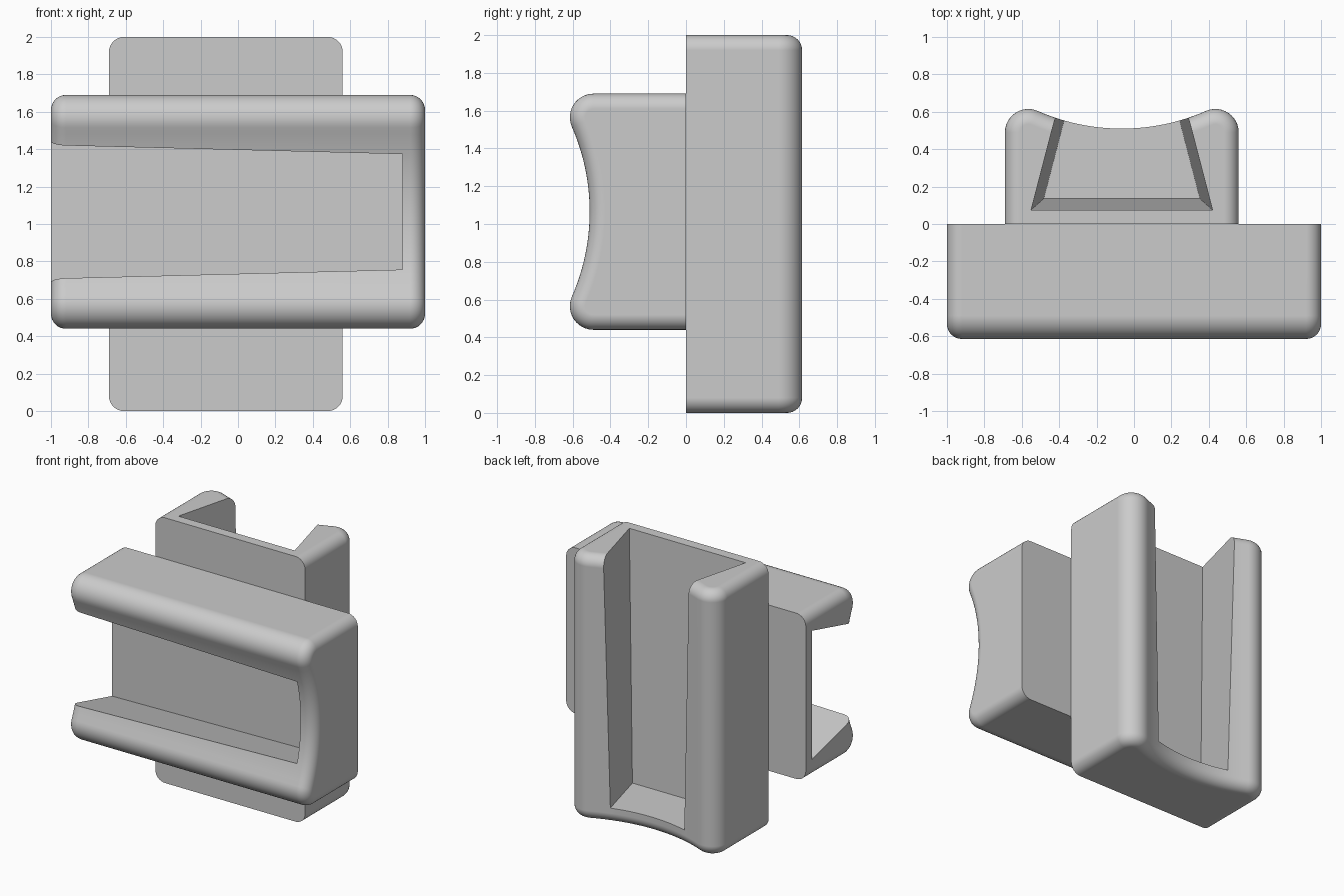
import bpy, bmesh
from math import sin, cos, pi, atan2, hypot
from mathutils import Matrix

if "Cube" in bpy.data.objects:
    bpy.data.objects.remove(bpy.data.objects["Cube"])

grey = bpy.data.materials.new("plain grey")
grey.use_nodes = True
grey.diffuse_color = (0.6, 0.6, 0.6, 1)
grey.node_tree.nodes["Principled BSDF"].inputs["Base Color"].default_value = (0.6, 0.6, 0.6, 1)

HALF, LENGTH, FILLET = 0.625, 2.0, 0.08
LIP, LIP_Y = 0.125, 0.49          # rounded lips
DISH = 1.118                      # radius of the concave face
DISH_Y = 0.51 + DISH


def arc(cx, cy, r, a, b, n):
    return [(cx + r * cos(a + (b - a) * i / n), cy + r * sin(a + (b - a) * i / n))
            for i in range(n + 1)]


def profile(d):
    """Cross-section of a holder, shrunk inwards by d."""
    c = HALF - LIP
    turn = atan2(DISH_Y - LIP_Y, -c)
    right = [(HALF - d, 0)] + arc(c, LIP_Y, LIP - d, 0, turn, 12)
    left = [(-x, y) for x, y in reversed(right)]
    dish = arc(0, DISH_Y, DISH + d, turn - pi, -turn, 24)
    return right + dish[1:-1] + left


def mesh_object(name, rings):
    """Loft closed rings of points into a capped solid."""
    bm = bmesh.new()
    loops = [[bm.verts.new(p) for p in ring] for ring in rings]
    n = len(loops[0])
    for a, b in zip(loops, loops[1:]):
        for j in range(n):
            k = (j + 1) % n
            bm.faces.new((a[j], a[k], b[k], b[j]))
    bm.faces.new(loops[0][::-1])
    bm.faces.new(loops[-1])
    bmesh.ops.recalc_face_normals(bm, faces=bm.faces)
    me = bpy.data.meshes.new(name)
    bm.to_mesh(me)
    bm.free()
    me.materials.append(grey)
    ob = bpy.data.objects.new(name, me)
    bpy.context.collection.objects.link(ob)
    return ob


def slot_ring(w):
    """Dovetail section of the tapered slot at length w."""
    t = (w - 0.12) / 1.88
    floor = 0.135 - 0.06 * t
    wide = 0.4175 + 0.0675 * t
    top = 0.8
    narrow = wide - 0.26 * (top - floor)
    return [(wide, floor, w), (narrow, top, w), (-narrow, top, w), (-wide, floor, w)]


def holder(name, matrix):
    # Body with rounded ends
    steps = [i / 8 * pi / 2 for i in range(9)]
    ends = [(FILLET * (1 - sin(a)), FILLET * (1 - cos(a))) for a in steps]
    stations = ends + [(d, LENGTH - w) for d, w in reversed(ends)]
    body = mesh_object(name, [[(x, y, w) for x, y in profile(d)] for d, w in stations])

    # Slot open at one end
    cutter = mesh_object(name + "_slot_cutter", [slot_ring(0.12), slot_ring(2.1)])
    cutter.hide_render = True
    cut = body.modifiers.new("slot", 'BOOLEAN')
    cut.operation, cut.object, cut.solver = 'DIFFERENCE', cutter, 'EXACT'
    bpy.ops.object.select_all(action='DESELECT')
    body.select_set(True)
    bpy.context.view_layer.objects.active = body
    bpy.ops.object.modifier_apply(modifier=cut.name)
    bpy.data.objects.remove(cutter)

    body.data.transform(matrix)
    bpy.ops.object.shade_smooth_by_angle(angle=pi / 7)
    weighted = body.modifiers.new("flat_sides", 'WEIGHTED_NORMAL')
    weighted.keep_sharp = True
    return body


# Upright holder at the back, open at the top
holder("back_holder", Matrix.Translation((-0.065, 0, 0)))

# Sideways holder at the front, open at the right end
sideways = Matrix(((0, 0, -1, 1), (0, -1, 0, 0), (-1, 0, 0, 1.065), (0, 0, 0, 1)))
holder("front_holder", sideways)
